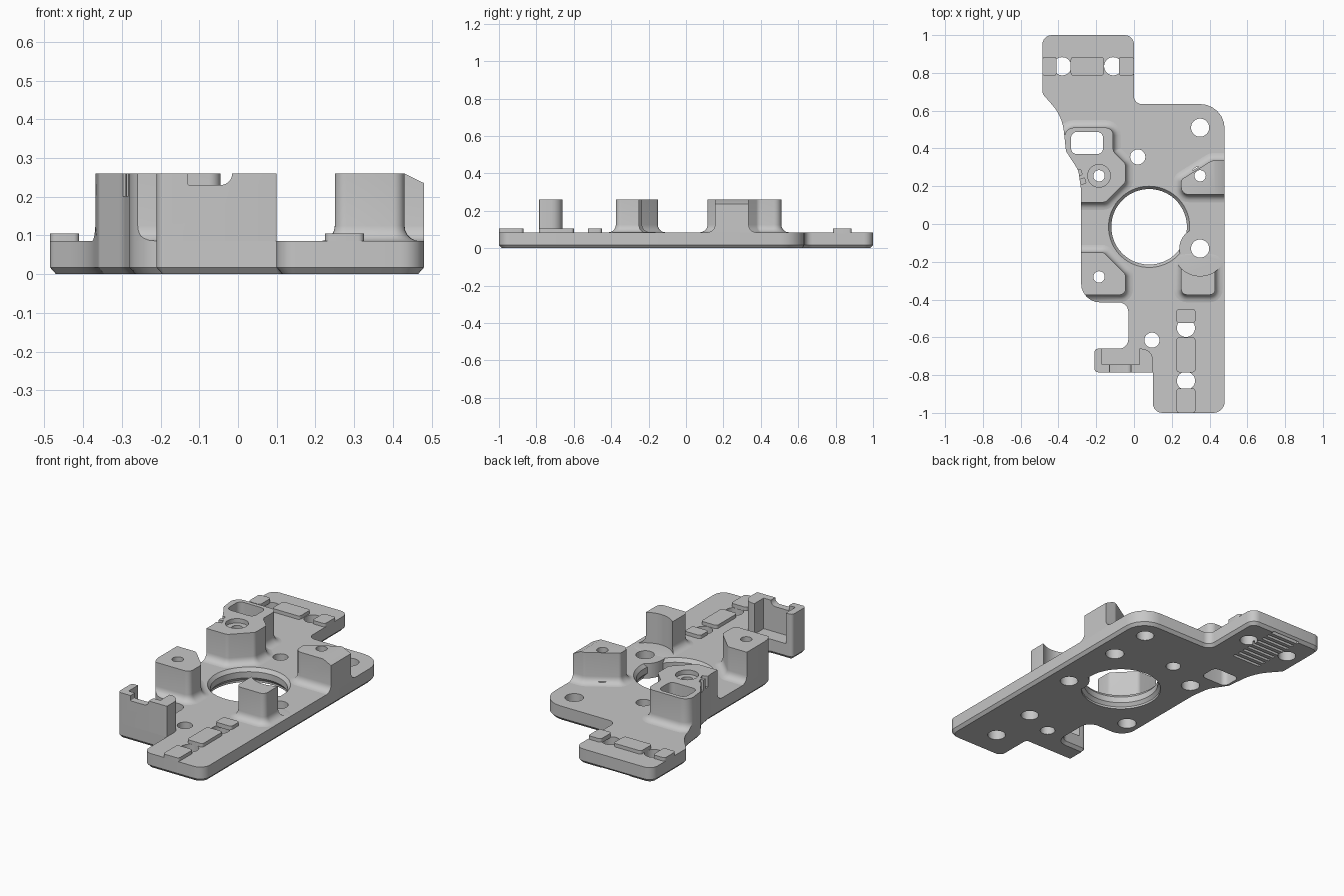
import bpy, bmesh, math
from mathutils import Vector, Matrix

if "Cube" in bpy.data.objects:
    bpy.data.objects.remove(bpy.data.objects["Cube"])

grey = bpy.data.materials.new("plain_grey")
grey.use_nodes = True
grey.diffuse_color = (0.57, 0.57, 0.57, 1)
grey.node_tree.nodes["Principled BSDF"].inputs["Base Color"].default_value = grey.diffuse_color

TOP, BOSS, PAD = 0.085, 0.26, 0.105


def rounded(corners, grow=0.0, steps=6):
    """Counter-clockwise outline of (x, y, radius) corners, grown outward."""
    n, out = len(corners), []
    pts = [Vector(c[:2]) for c in corners]
    for i, p in enumerate(pts):
        u = (pts[i - 1] - p).normalized()
        v = (pts[(i + 1) % n] - p).normalized()
        sign = 1 if (-u).cross(v) > 0 else -1
        half = u.angle(v) / 2
        bis = (u + v).normalized()
        q = p - bis * sign * grow / math.sin(half)
        r = max(corners[i][2] + sign * grow, 0.004)
        c = q + bis * r / math.sin(half)
        a = (q + u * r / math.tan(half) - c).normalized()
        b = (q + v * r / math.tan(half) - c).normalized()
        out += [c + a.slerp(b, k / steps) * r for k in range(steps + 1)]
    return out


def circle(x, y, r, n=40):
    return [Vector((x + r * math.cos(k * math.tau / n), y + r * math.sin(k * math.tau / n)))
            for k in range(n)]


def rect(x0, x1, y0, y1, r=0.015):
    return rounded([(x0, y0, r), (x1, y0, r), (x1, y1, r), (x0, y1, r)])


def finish(name, bm):
    bmesh.ops.recalc_face_normals(bm, faces=bm.faces)
    mesh = bpy.data.meshes.new(name)
    bm.to_mesh(mesh)
    bm.free()
    mesh.materials.append(grey)
    obj = bpy.data.objects.new(name, mesh)
    bpy.context.collection.objects.link(obj)
    return obj


def loft(name, rings):
    """Solid through a stack of (outline, height) rings."""
    bm = bmesh.new()
    loops = [[bm.verts.new((p.x, p.y, z)) for p in pts] for pts, z in rings]
    for lo, hi in zip(loops, loops[1:]):
        for i in range(len(lo)):
            bm.faces.new((lo[i - 1], lo[i], hi[i], hi[i - 1]))
    bm.faces.new(loops[0][::-1])
    bm.faces.new(loops[-1])
    return finish(name, bm)


def prism(name, pts, z0, z1):
    return loft(name, [(pts, z0), (pts, z1)])


def block(name, size, loc, axis="Z", turn=0):
    bm = bmesh.new()
    m = Matrix.Translation(loc) @ Matrix.Rotation(turn, 4, axis) @ Matrix.Diagonal((*size, 1))
    bmesh.ops.create_cube(bm, size=1, matrix=m)
    return finish(name, bm)


def carve(obj, tools, operation="DIFFERENCE"):
    for t in tools:
        mod = obj.modifiers.new("cut", "BOOLEAN")
        mod.operation, mod.solver, mod.object = operation, "EXACT", t
    bpy.context.view_layer.update()
    mesh = bpy.data.meshes.new_from_object(obj.evaluated_get(bpy.context.evaluated_depsgraph_get()))
    obj.modifiers.clear()
    obj.data = mesh


def boss(name, corners, foot=0.04):
    """Upright post with a concave fillet at its foot."""
    rings = [(rounded(corners, foot), TOP - 0.006)]
    for k in range(6):
        t = k / 5 * math.pi / 2
        rings.append((rounded(corners, foot * (1 - math.sin(t))), TOP + foot * (1 - math.cos(t))))
    return loft(name, rings + [(rounded(corners), BOSS)])


# Base plate with a chamfered underside
outline = [(0.1, -1, .05), (.48, -1, .06), (.48, .635, .13), (0, .635, .04), (0, 1, .05),
           (-.485, 1, .05), (-.485, .69, .04), (-.38, .57, .25), (-.36, .385, .03),
           (-.295, .285, .1), (-.28, .18, .05), (-.28, -.415, .1), (-.03, -.415, .05),
           (-.03, -.66, .05), (-.21, -.66, .02), (-.21, -.785, .02), (.1, -.785, .004)]
edge = rounded(outline)
plate = loft("base_plate", [(rounded(outline, -0.015), 0), (edge, 0.017), (edge, TOP)])
limit = prism("limit", edge, -1, 1)

# Bosses, trimmed to the plate edge
rear_boss = boss("rear_right_boss", [
    (-.38, .115, .02), (-.15, .115, .03), (-.045, .22, .03), (-.045, .32, .03),
    (-.11, .385, .03), (-.11, .51, .04), (-.36, .51, .05), (-.38, .4, .02)])
side_boss = boss("rear_left_boss", [
    (.25, .155, .04), (.55, .155, .02), (.55, .335, .02), (.41, .335, .03), (.25, .235, .02)])
front_boss = boss("front_right_boss", [
    (-.31, -.375, .03), (-.045, -.375, .03), (-.045, -.265, .03), (-.16, -.15, .03),
    (-.31, -.15, .02)])
curved_boss = boss("front_left_boss", [
    (.25, -.375, .03), (.43, -.375, .03), (.43, -.2, .02), (.25, -.2, .02)])
bosses = [rear_boss, side_boss, front_boss, curved_boss]
for b in bosses:
    carve(b, [limit], "INTERSECT")

# Open bracket, with the notch profile turned upright so its rounded end points down
bracket = prism("bracket", rounded([(-.21, -.785, .02), (.1, -.785, .004), (.1, -.66, .06),
                                    (-.21, -.66, .02)]), TOP - 0.005, BOSS)
pocket = block("pocket", (.2, .3, .4), (-.07, -.595, TOP + 0.2))
notch = prism("notch", rounded([(-.13, -.1, .004), (-.015, -.1, .004), (-.015, .03, .03),
                                (-.13, .03, .004)]), -.2, .2)
notch.data.transform(Matrix.Translation((0, -.785, BOSS)) @ Matrix.Rotation(-math.pi / 2, 4, "X"))
carve(bracket, [pocket, notch])

# Raised pads beside the slot holes
pads = [prism("rear_pad", rect(a, b, .785, .885), TOP - 0.005, PAD)
        for a, b in ((-.485, -.41), (-.335, -.16), (-.08, 0))]
pads += [prism("front_pad", rect(.225, .325, a, b), TOP - 0.005, PAD)
         for a, b in ((-1, -.87), (-.785, -.6), (-.525, -.45))]

# Through holes
holes = [(-.38, .835, .048), (-.11, .835, .048), (.275, -.55, .048), (.275, -.83, .048),
         (.35, .51, .048), (.35, -.13, .048), (.02, .355, .04), (.095, -.615, .04)]
boss_holes = [(-.185, .255), (.35, .255), (-.185, -.28)]
tools = [prism("hole", circle(*h), -1, 1) for h in holes]
for x, y in boss_holes:
    r, s = circle(x, y, .05), circle(x, y, .03)
    tools.append(loft("bore", [(r, -1), (r, .1), (s, .101), (s, 1)]))
tools.append(prism("window", rect(-.333, -.164, .37, .487, .03), -1, 1))

# Main opening, with the rim bulging in round the neighbouring hole
wide, narrow = circle(.08, -.015, .215, 72), circle(.08, -.015, .2, 72)
opening = loft("opening", [(wide, -1), (wide, .012), (narrow, .03), (narrow, .065),
                           (wide, TOP), (wide, 1)])
collar = prism("collar", circle(.35, -.13, .11), -2, 2)
carve(opening, [collar])
tools.append(opening)

# Underside ribs
ribs = [block("rib_slot", (.18, .018, .04), (-.245, .66 + .04 * k, 0)) for k in range(9)]
carve(plate, tools + ribs)

# Boss details: counterbore, side slots, sloped top and curved flank
sink = prism("sink", circle(-.185, .255, .06), BOSS - 0.025, 1)
slots = [block("slot", (.035, .028, .12), (x, y, BOSS), "Z", 0.3)
         for x, y in ((-.295, .27), (-.275, .225))]
slope = 0.46
wedge = block("wedge", (.3, .5, .3), (.43 + .15 * math.sin(slope), .25,
                                      BOSS + .15 * math.cos(slope)), "Y", slope)
flank = prism("flank", circle(.35, -.13, .145, 64), TOP + 0.001, 1)
for b, extra in zip(bosses, (slots + [sink], [wedge], [], [flank])):
    carve(b, tools + extra)

for helper in tools + ribs + slots + [limit, pocket, notch, collar, sink, wedge, flank]:
    bpy.data.objects.remove(helper)

# Smooth curved walls, keep edges sharp
bpy.context.view_layer.update()
bpy.ops.object.select_all(action="DESELECT")
for o in [plate, bracket] + bosses + pads:
    o.select_set(True)
bpy.context.view_layer.objects.active = plate
bpy.ops.object.shade_smooth_by_angle(angle=math.radians(30))
